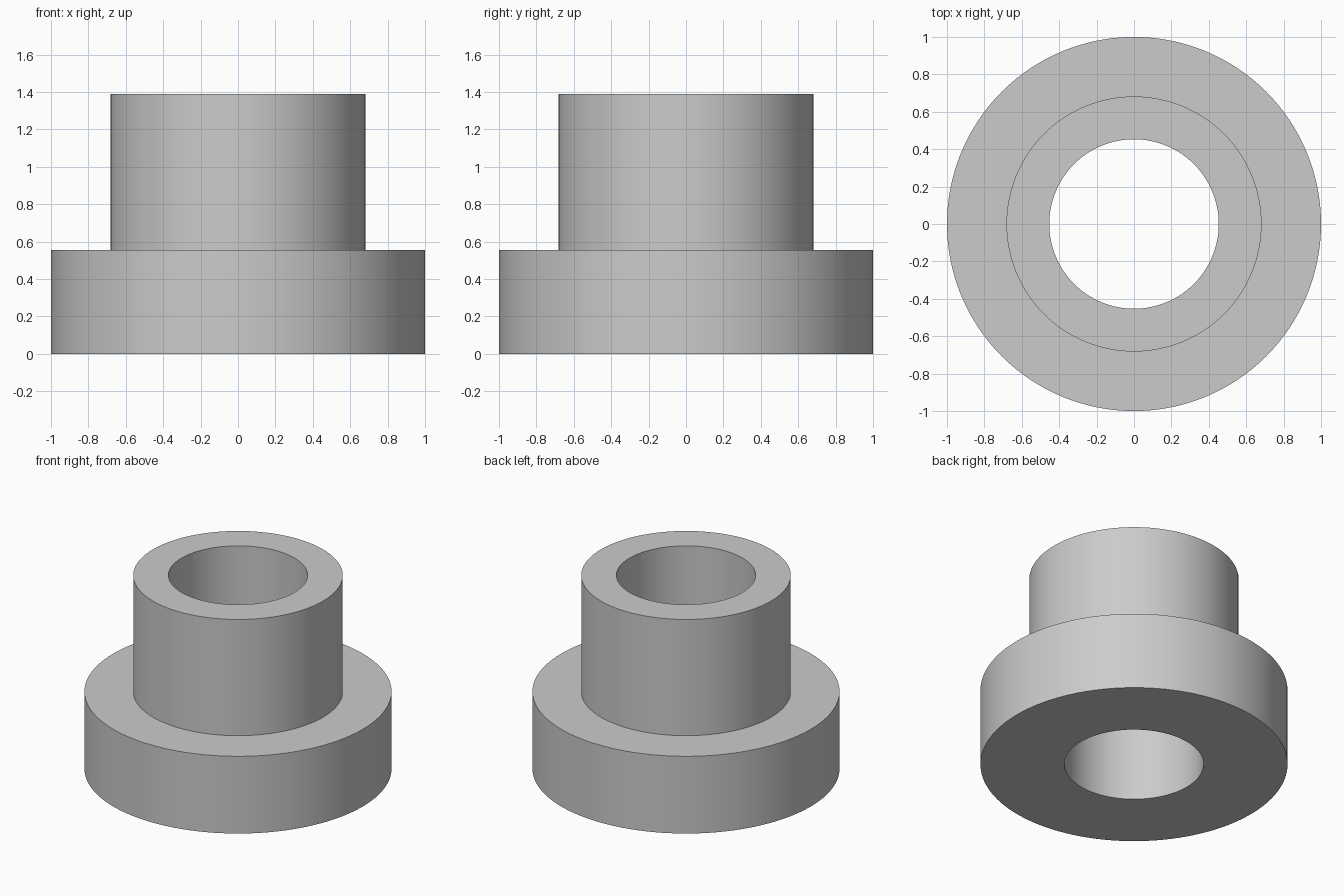
import bpy
import bmesh
import math

SEGMENTS = 128
FLANGE_R, SLEEVE_R, BORE_R = 1.0, 0.682, 0.453
FLANGE_TOP, SLEEVE_TOP = 0.555, 1.39

cube = bpy.data.objects.get("Cube")
if cube:
    bpy.data.objects.remove(cube, do_unlink=True)

# Plain grey material
grey = bpy.data.materials.new("light_grey")
grey.use_nodes = True
colour = (0.6, 0.6, 0.6, 1)
grey.diffuse_color = colour
shader = next(n for n in grey.node_tree.nodes if n.type == "BSDF_PRINCIPLED")
shader.inputs["Base Color"].default_value = colour


def revolve(name, profile, material):
    """Revolve a closed (radius, height) profile around the z axis."""
    bm = bmesh.new()
    verts = [bm.verts.new((r, 0, z)) for r, z in profile]
    edges = [bm.edges.new((v, verts[(i + 1) % len(verts)])) for i, v in enumerate(verts)]
    bmesh.ops.spin(bm, geom=verts + edges, axis=(0, 0, 1), cent=(0, 0, 0),
                   angle=math.tau, steps=SEGMENTS, use_merge=True)
    bmesh.ops.remove_doubles(bm, verts=bm.verts[:], dist=0.0001)
    bmesh.ops.recalc_face_normals(bm, faces=bm.faces[:])
    mesh = bpy.data.meshes.new(name)
    bm.to_mesh(mesh)
    bm.free()
    mesh.materials.append(material)
    obj = bpy.data.objects.new(name, mesh)
    bpy.context.collection.objects.link(obj)
    return obj


# Flanged bushing: wide base, narrower sleeve and a straight through bore
bushing = revolve("flanged_bushing", [
    (BORE_R, 0), (FLANGE_R, 0), (FLANGE_R, FLANGE_TOP),
    (SLEEVE_R, FLANGE_TOP), (SLEEVE_R, SLEEVE_TOP), (BORE_R, SLEEVE_TOP),
], grey)

# Smooth walls with crisp rims
bpy.ops.object.select_all(action="DESELECT")
bushing.select_set(True)
bpy.context.view_layer.objects.active = bushing
bpy.ops.object.shade_smooth_by_angle(angle=math.radians(30))
